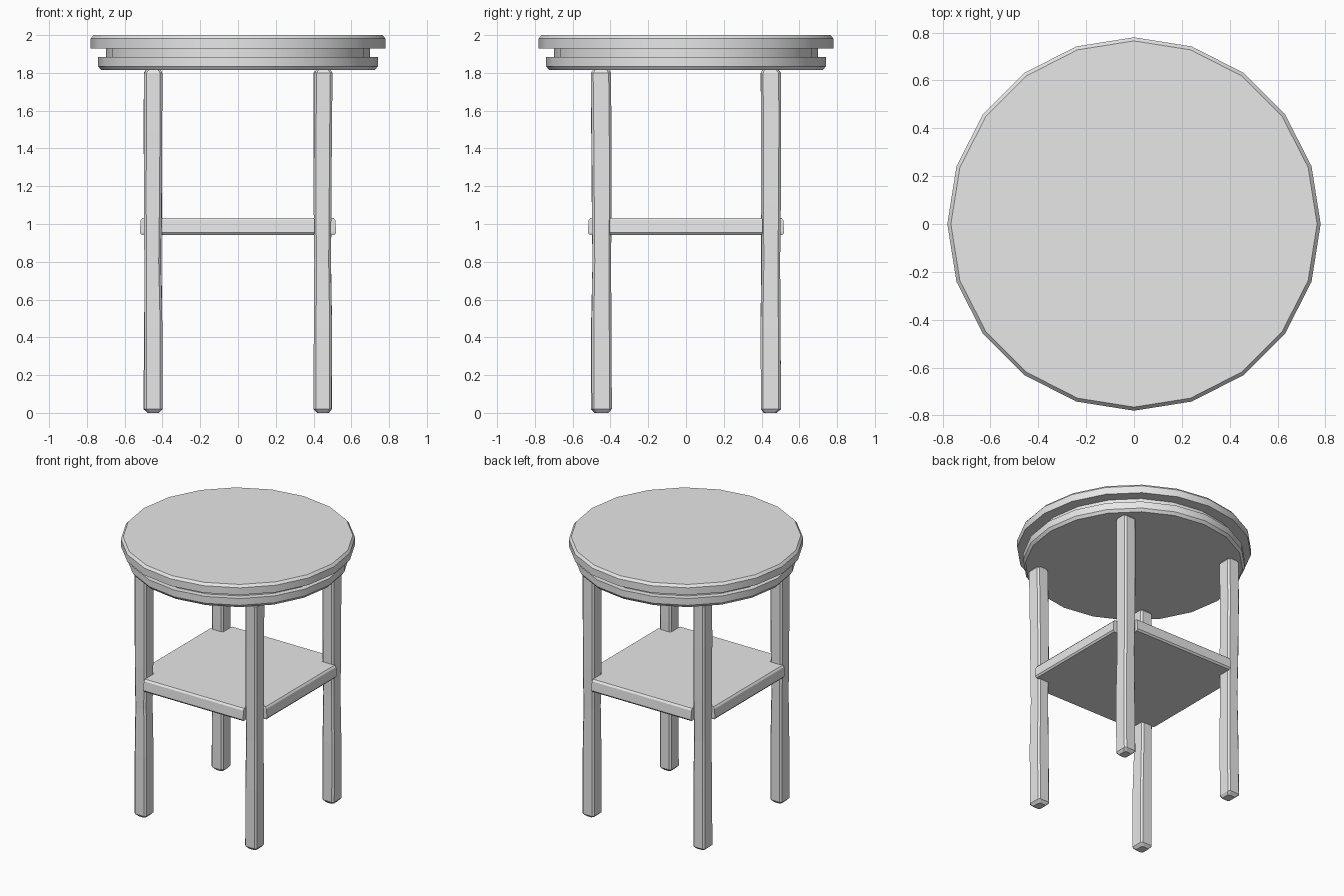
import bpy, bmesh, math, random

random.seed(4)
cube = bpy.data.objects.get("Cube")
if cube:
    bpy.data.objects.remove(cube, do_unlink=True)

grey = bpy.data.materials.new("plain light grey")
grey.use_nodes = True
colour = (0.8, 0.8, 0.8, 1)
grey.diffuse_color = colour
grey.node_tree.nodes["Principled BSDF"].inputs["Base Color"].default_value = colour


def loft(name, rings, smooth=0):
    """Skin a stack of equal-length point rings and cap both ends."""
    bm = bmesh.new()
    loops = [[bm.verts.new(p) for p in ring] for ring in rings]
    n = len(loops[0])
    for low, high in zip(loops, loops[1:]):
        for i in range(n):
            j = (i + 1) % n
            bm.faces.new((low[i], low[j], high[j], high[i]))
    bm.faces.new(loops[0][::-1])
    bm.faces.new(loops[-1])
    bmesh.ops.recalc_face_normals(bm, faces=bm.faces)
    mesh = bpy.data.meshes.new(name)
    bm.to_mesh(mesh)
    bm.free()
    mesh.materials.append(grey)
    ob = bpy.data.objects.new(name, mesh)
    bpy.context.collection.objects.link(ob)
    if smooth:
        bpy.ops.object.select_all(action="DESELECT")
        ob.select_set(True)
        bpy.context.view_layer.objects.active = ob
        bpy.ops.object.shade_smooth_by_angle(angle=math.radians(smooth))
    return ob


def circle(radius, z, sides=20):
    angles = [math.tau * i / sides for i in range(sides)]
    return [(radius * math.cos(a), radius * math.sin(a), z) for a in angles]


# Round top: stepped profile with a recessed neck between two discs
profile = [(0.725, 1.815), (0.74, 1.835), (0.74, 1.885), (0.70, 1.885),
           (0.70, 1.93), (0.78, 1.93), (0.78, 1.982), (0.765, 2.0)]
loft("round_top", [circle(r, z) for r, z in profile], smooth=25)


def chamfered_rect(cx, cy, hx, hy, c, z):
    quarter = [(hx, hy - c), (hx - c, hy)]
    pts = quarter + [(-x, y) for x, y in quarter[::-1]]
    pts += [(-x, -y) for x, y in pts]
    return [(cx + x, cy + y, z) for x, y in pts]


# Four slightly uneven, hand-cut legs with chamfered edges and ends
for side, sx in (("left", 1), ("right", -1)):
    for end, sy in (("front", -1), ("back", 1)):
        rings = []
        for z, inset in ((0, .018), (.02, 0), (.45, 0), (.8, .004),
                         (1.1, .001), (1.5, 0), (1.8, 0), (1.818, .012)):
            wob = random.uniform(-.003, .003)
            rings.append(chamfered_rect(sx * .45 + wob, sy * .448 - wob,
                                        .048 - inset, .053 - inset, .012, z))
        loft(f"{end}_{side}_leg", rings)


# Shelf: a square board with its corners notched around the legs
def notched(outer, inner, z):
    quarter = [(outer, inner), (inner, inner), (inner, outer)]
    pts = quarter + [(-x, y) for x, y in quarter[::-1]]
    pts += [(-x, -y) for x, y in pts]
    return [(x, y, z) for x, y in pts]


loft("shelf", [notched(.51, .402, .942), notched(.52, .405, .954),
               notched(.515, .405, 1.02), notched(.505, .402, 1.033)])
